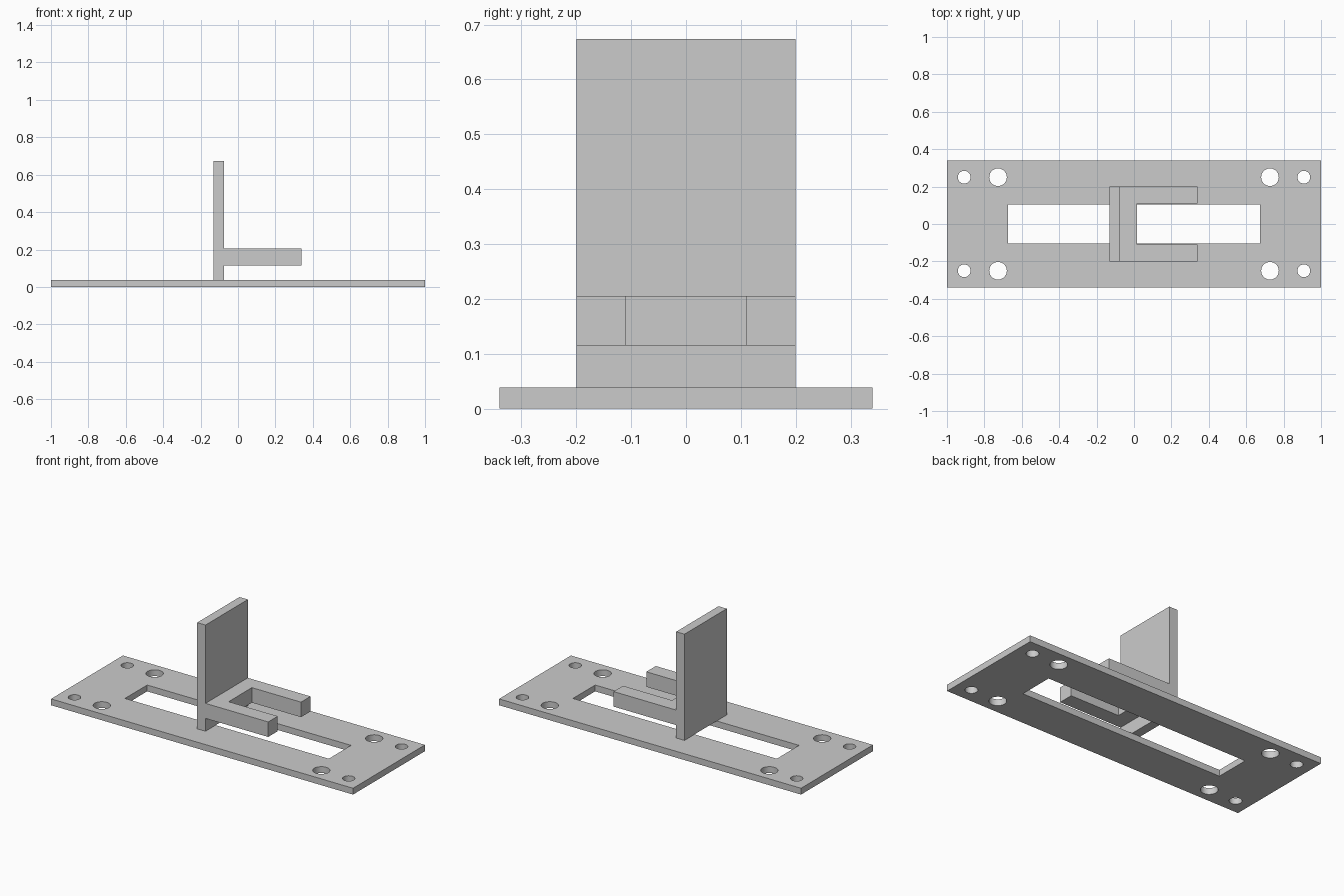
import bpy
import bmesh
from mathutils import Matrix, Vector
from math import radians

cube = bpy.data.objects.get("Cube")
if cube:
    bpy.data.objects.remove(cube, do_unlink=True)

grey = bpy.data.materials.new("plain grey")
grey.use_nodes = True
GREY = (0.6, 0.6, 0.6, 1)
grey.diffuse_color = GREY
grey.node_tree.nodes["Principled BSDF"].inputs["Base Color"].default_value = GREY

PLATE_TOP = 0.038


def add_object(name, bm):
    mesh = bpy.data.meshes.new(name)
    bm.to_mesh(mesh)
    bm.free()
    mesh.materials.append(grey)
    obj = bpy.data.objects.new(name, mesh)
    bpy.context.collection.objects.link(obj)
    return obj


def add_box(bm, low, high):
    low, high = Vector(low), Vector(high)
    place = Matrix.Translation((low + high) / 2) @ Matrix.Diagonal((*(high - low), 1))
    bmesh.ops.create_cube(bm, size=1, matrix=place)


def box(name, low, high):
    bm = bmesh.new()
    add_box(bm, low, high)
    return add_object(name, bm)


# Base plate with a long slot and mirrored screw holes
plate = box("base_plate", (-1, -0.34, 0), (1, 0.34, PLATE_TOP))

bm = bmesh.new()
add_box(bm, (-0.675, -0.105, -0.1), (0.675, 0.105, 0.1))
for x, radius in ((0.908, 0.034), (0.727, 0.047)):
    for sx in (-1, 1):
        for sy in (-1, 1):
            bmesh.ops.create_cone(bm, cap_ends=True, segments=48, radius1=radius,
                                  radius2=radius, depth=0.2,
                                  matrix=Matrix.Translation((sx * x, sy * 0.25, 0)))
cutter = add_object("plate_cutter", bm)
cutter.hide_render = True

cut = plate.modifiers.new("openings", "BOOLEAN")
cut.operation = "DIFFERENCE"
cut.solver = "EXACT"
cut.object = cutter
bpy.ops.object.select_all(action="DESELECT")
bpy.context.view_layer.objects.active = plate
plate.select_set(True)
bpy.ops.object.modifier_apply(modifier=cut.name)
bpy.data.objects.remove(cutter, do_unlink=True)
bpy.ops.object.shade_smooth_by_angle(angle=radians(30))

# Upright wall standing across the slot
box("upright_wall", (-0.13, -0.2, PLATE_TOP), (-0.075, 0.2, 0.674))

# U-shaped fork: one outline extruded upwards
half = [(-0.075, 0.2), (0.34, 0.2), (0.34, 0.11), (0.015, 0.11)]
outline = half + [(x, -y) for x, y in reversed(half)]
bm = bmesh.new()
face = bm.faces.new([bm.verts.new((x, y, 0.115)) for x, y in outline])
result = bmesh.ops.extrude_face_region(bm, geom=[face])
top = [v for v in result["geom"] if isinstance(v, bmesh.types.BMVert)]
bmesh.ops.translate(bm, verts=top, vec=(0, 0, 0.09))
bmesh.ops.recalc_face_normals(bm, faces=bm.faces)
add_object("fork", bm)
